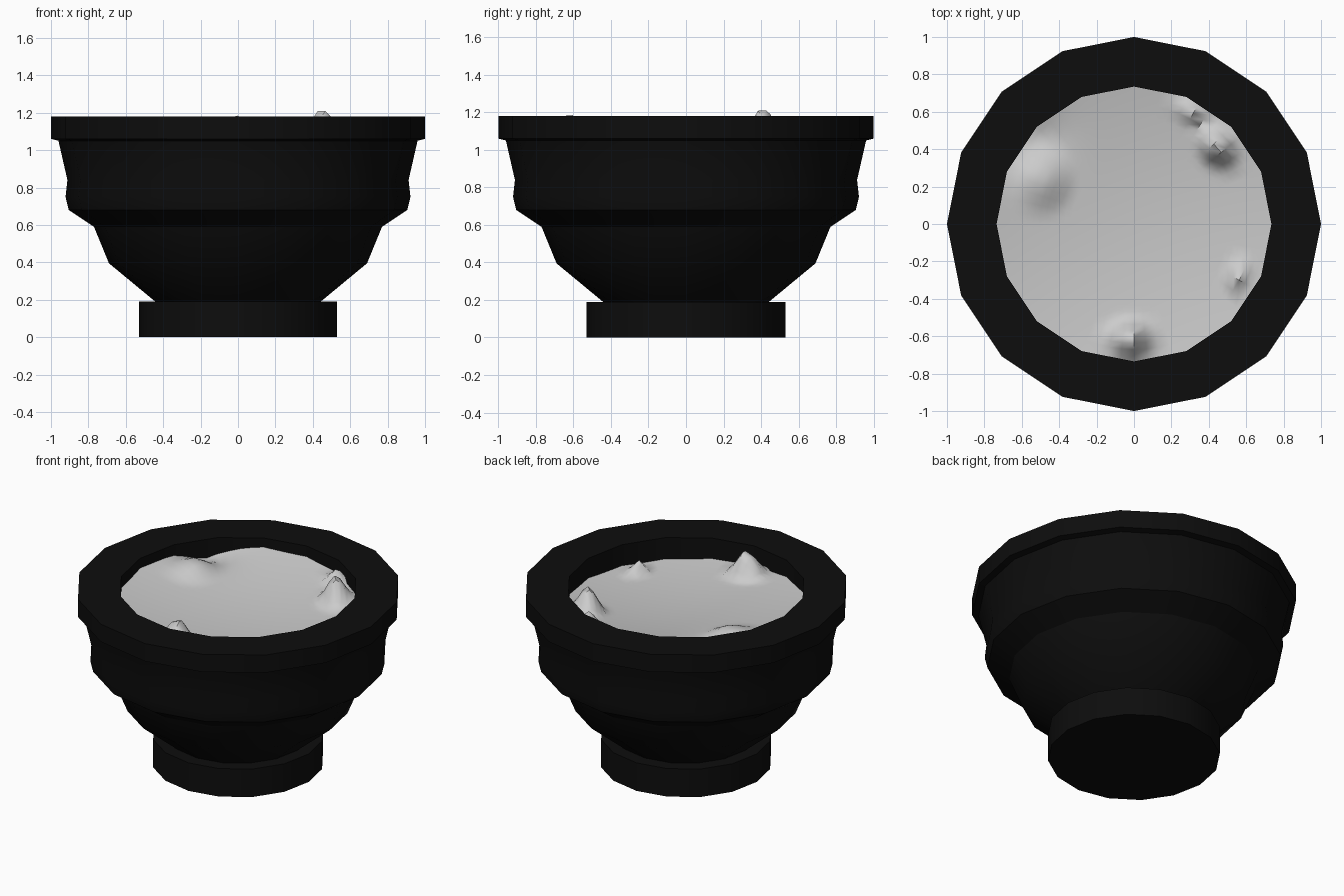
import bpy, bmesh, math
from math import cos, sin, pi, exp, hypot

cube = bpy.data.objects.get("Cube")
if cube:
    bpy.data.objects.remove(cube, do_unlink=True)

SIDES = 16


def material(name, rgb, roughness=0.8):
    m = bpy.data.materials.new(name)
    m.use_nodes = True
    m.diffuse_color = (*rgb, 1)
    bsdf = m.node_tree.nodes["Principled BSDF"]
    bsdf.inputs["Base Color"].default_value = (*rgb, 1)
    bsdf.inputs["Roughness"].default_value = roughness
    return m


def finish(name, bm, mat, angle):
    mesh = bpy.data.meshes.new(name)
    bm.to_mesh(mesh)
    bm.free()
    ob = bpy.data.objects.new(name, mesh)
    bpy.context.collection.objects.link(ob)
    mesh.materials.append(mat)
    bpy.ops.object.select_all(action='DESELECT')
    ob.select_set(True)
    bpy.context.view_layer.objects.active = ob
    bpy.ops.object.shade_smooth_by_angle(angle=math.radians(angle))
    return ob


def rings_mesh(radii, sides, height, cap_start=False, cap_end=False):
    """Bridge concentric rings; height(i, x, y) gives each vertex its z."""
    bm = bmesh.new()
    rings = []
    for i, r in enumerate(radii):
        ring = []
        for k in range(sides):
            a = 2 * pi * k / sides
            x, y = r * cos(a), r * sin(a)
            ring.append(bm.verts.new((x, y, height(i, x, y))))
        rings.append(ring)
    for a, b in zip(rings, rings[1:]):
        for k in range(sides):
            n = (k + 1) % sides
            bm.faces.new((a[k], a[n], b[n], b[k]))
    if cap_start:
        bm.faces.new(rings[0][::-1])
    if cap_end:
        bm.faces.new(rings[-1])
    return bm


def lathe(name, profile, mat):
    bm = rings_mesh([p[0] for p in profile], SIDES,
                    lambda i, x, y: profile[i][1], True, True)
    return finish(name, bm, mat, 30)


black = material("black glaze", (0.004, 0.004, 0.004))
pale = material("pale grey filling", (0.6, 0.6, 0.6))

# Foot
lathe("foot", [(0.53, 0), (0.53, 0.19), (0.4, 0.19)], black)

# Bowl with stepped wall, overhanging rim and hollow inside
lathe("bowl", [(0.43, 0.18), (0.69, 0.395), (0.77, 0.59), (0.905, 0.68),
               (0.922, 0.75), (0.912, 0.84), (0.96, 1.05), (1, 1.06),
               (1, 1.18), (0.735, 1.18), (0.735, 0.92)], black)

# Lumps in the filling: x, y, radius, top height
LUMPS = [(-0.51, 0.24, 0.2, 1.13), (0.45, 0.41, 0.12, 1.21),
         (-0.02, -0.62, 0.13, 1.185), (0.56, -0.28, 0.08, 1.1),
         (0.31, 0.6, 0.08, 1.16)]


def filling_height(i, x, y):
    r = hypot(x, y) / 0.735
    tilt = 0.06 * (y * 0.64 - x * 0.77)
    z = 1.02 + 0.06 * r * r + tilt
    z -= 0.07 * exp(-((x + 0.57) ** 2 + (y - 0.45) ** 2) / 0.03)
    for lx, ly, lr, top in LUMPS:
        d = hypot(x - lx, y - ly) / lr
        if d < 1:
            bump = min(1, 1.35 * (1 - d)) ** 1.3
            z += (top - z) * bump
    return z


# Lumpy filling surface
STEPS = 22
bm = rings_mesh([0.738 * (1 - i / STEPS) for i in range(STEPS)], 64,
                filling_height, False, True)
finish("filling", bm, pale, 50)
